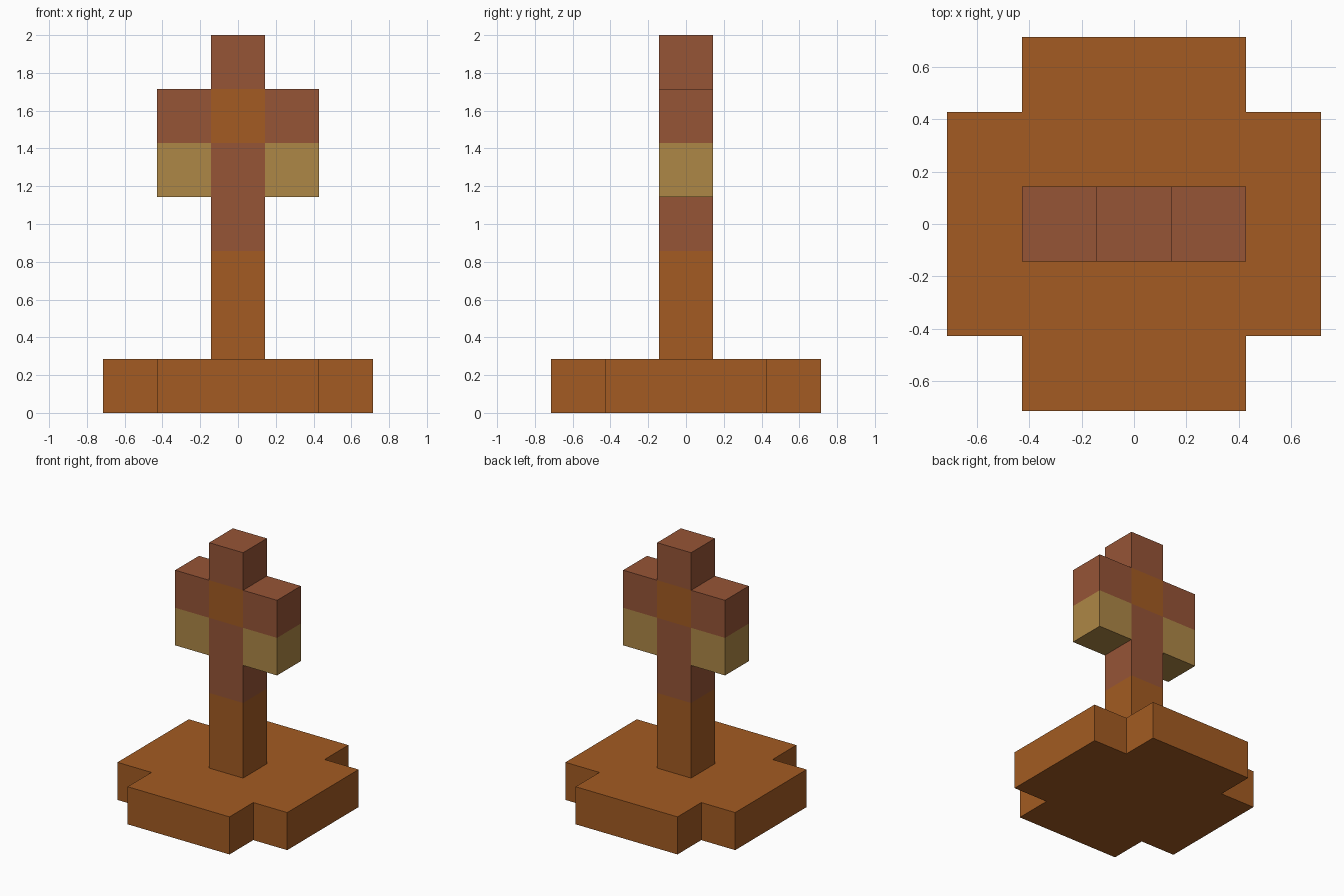
import bpy
import bmesh
from mathutils import Vector

cube = bpy.data.objects.get("Cube")
if cube:
    bpy.data.objects.remove(cube, do_unlink=True)

U = 2 / 7  # block size: the model is seven blocks tall


def material(name, rgb):
    m = bpy.data.materials.new(name)
    m.use_nodes = True
    colour = (*rgb, 1)
    m.diffuse_color = colour
    m.node_tree.nodes["Principled BSDF"].inputs["Base Color"].default_value = colour
    return m


orange = material("orange_brown", (0.366, 0.105, 0.016))
red = material("reddish_brown", (0.305, 0.089, 0.037))
tan = material("tan", (0.423, 0.242, 0.061))


def column(x, low, high):
    return [(x, 0, z) for z in range(low, high)]


# Each part is a group of blocks on the grid
parts = {
    "base": (orange, [(x, y, 0) for x in range(-2, 3) for y in range(-2, 3)
                      if abs(x) + abs(y) < 4]),
    "lower_post": (orange, column(0, 1, 3)),
    "upper_post": (red, column(0, 3, 5)),
    "centre_block": (orange, column(0, 5, 6)),
    "post_top": (red, column(0, 6, 7)),
}
for side, x in (("left", 1), ("right", -1)):
    parts[side + "_arm"] = (red, column(x, 5, 6))
    parts[side + "_arm_tip"] = (tan, column(x, 4, 5))

filled = {cell for _, cells in parts.values() for cell in cells}


def build(name, mat, cells):
    """Make only the outer faces of a group of blocks."""
    bm = bmesh.new()
    for cell in cells:
        centre = Vector(cell) + Vector((0, 0, 0.5))
        for axis in range(3):
            for sign in (-1, 1):
                n = Vector((0, 0, 0))
                n[axis] = sign
                if tuple(int(c + d) for c, d in zip(cell, n)) in filled:
                    continue
                a = Vector((0, 0, 0))
                a[(axis + 1) % 3] = 0.5
                b = n.cross(a)
                mid = centre + n / 2
                corners = (mid - a - b, mid + a - b, mid + a + b, mid - a + b)
                bm.faces.new([bm.verts.new(p * U) for p in corners])
    bmesh.ops.remove_doubles(bm, verts=bm.verts, dist=0.001)
    mesh = bpy.data.meshes.new(name)
    bm.to_mesh(mesh)
    bm.free()
    mesh.materials.append(mat)
    bpy.context.collection.objects.link(bpy.data.objects.new(name, mesh))


for name, (mat, cells) in parts.items():
    build(name, mat, cells)
